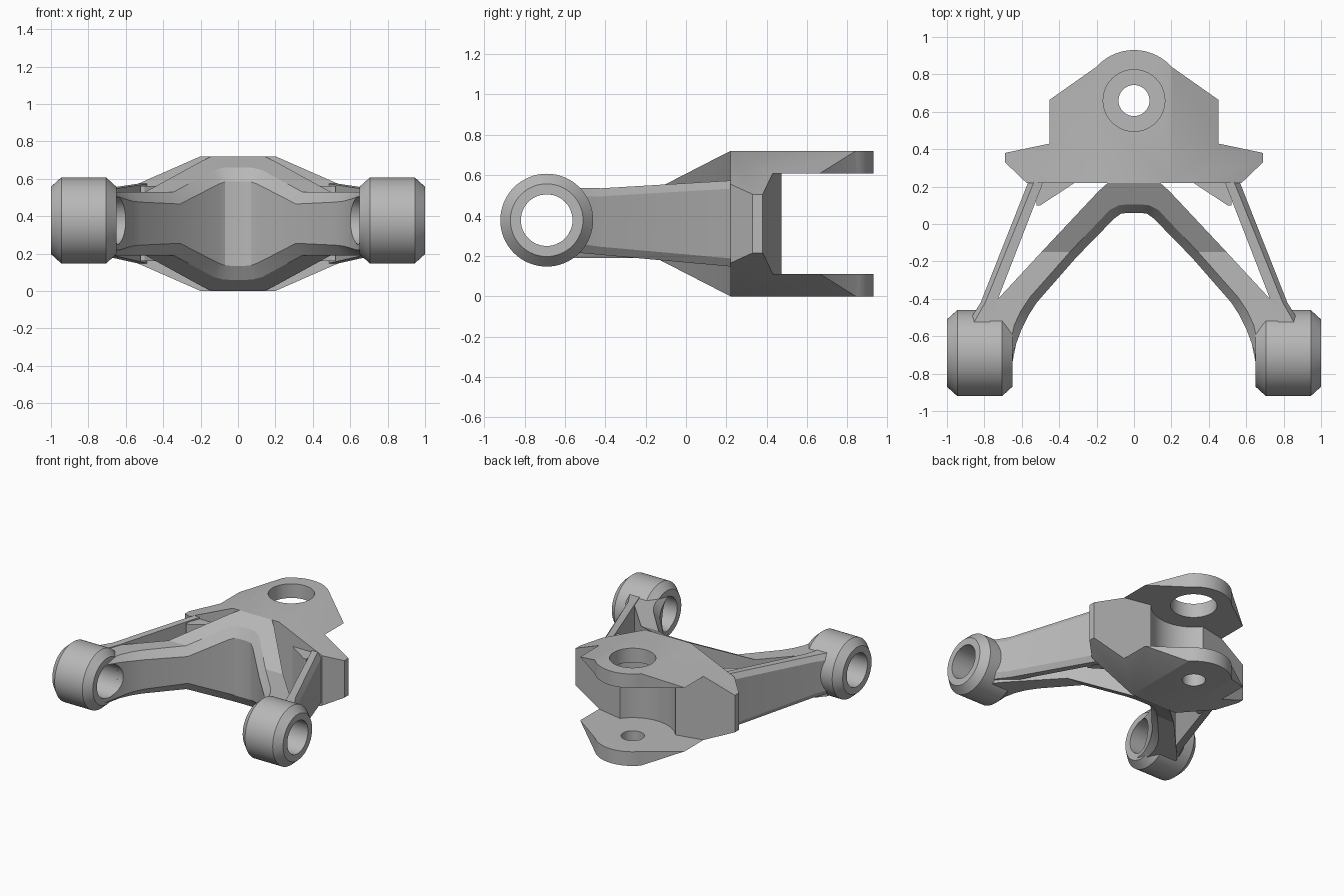
import bpy, bmesh, math
from mathutils import Vector

if "Cube" in bpy.data.objects:
    bpy.data.objects.remove(bpy.data.objects["Cube"])

MID = 0.36            # mid height of the body
BUSH_Y, BUSH_Z = -0.69, 0.377

grey = bpy.data.materials.new("light grey metal")
grey.use_nodes = True
grey.diffuse_color = (0.48, 0.48, 0.48, 1)
grey.node_tree.nodes["Principled BSDF"].inputs["Base Color"].default_value = (0.48, 0.48, 0.48, 1)


def loft(name, rings, closed=False):
    """Skin a row of equal rings; cap the ends, or join them if closed."""
    bm = bmesh.new()
    rows = [[bm.verts.new(p) for p in ring] for ring in rings]
    n = len(rows[0])
    pairs = list(zip(rows, rows[1:]))
    if closed:
        pairs.append((rows[-1], rows[0]))
    for a, b in pairs:
        for i in range(n):
            j = (i + 1) % n
            bm.faces.new((a[i], a[j], b[j], b[i]))
    if not closed:
        bm.faces.new(rows[0])
        bm.faces.new(rows[-1])
    bmesh.ops.recalc_face_normals(bm, faces=bm.faces)
    mesh = bpy.data.meshes.new(name)
    bm.to_mesh(mesh)
    bm.free()
    mesh.materials.append(grey)
    ob = bpy.data.objects.new(name, mesh)
    bpy.context.collection.objects.link(ob)
    return ob


def prism(name, outline, z0, z1):
    return loft(name, [[(x, y, z) for x, y in outline] for z in (z0, z1)])


def mirrored(half):
    """Complete a left-side outline with its right side."""
    return half + [(-x, y) for x, y in reversed(half) if x > 1e-6]


def arc(cx, cy, r, a0, a1, n):
    return [(cx + r * math.cos(math.radians(a0 + (a1 - a0) * i / n)),
             cy + r * math.sin(math.radians(a0 + (a1 - a0) * i / n))) for i in range(n + 1)]


def circle(cx, cy, r, n=48):
    return arc(cx, cy, r, 0, 360, n)[:-1]


def cut(ob, cutter, operation="DIFFERENCE"):
    mod = ob.modifiers.new("cut", "BOOLEAN")
    mod.operation, mod.object, mod.solver = operation, cutter, "EXACT"
    bpy.context.view_layer.update()
    done = bpy.data.meshes.new_from_object(
        ob.evaluated_get(bpy.context.evaluated_depsgraph_get()))
    ob.modifiers.clear()
    ob.data = done
    bpy.data.objects.remove(cutter)


def flip(ring):
    return [(-x, y, z) for x, y, z in ring]


# Clevis block: hexagonal section trimmed to its plan outline
hexagon = [(0.2, 0.72), (0.69, 0.505), (0.69, 0.215), (0.2, 0),
           (-0.2, 0), (-0.69, 0.215), (-0.69, 0.505), (-0.2, 0.72)]
block = loft("clevis_block", [[(x, y, z) for x, z in hexagon] for y in (0.22, 1.0)])
plan = [(0.575, 0.1), (0.575, 0.22), (0.7, 0.34), (0.7, 0.5), (0.45, 0.665)]
plan += arc(0, 0.66, 0.27, 42, 90, 12)
cut(block, prism("plan_cutter", mirrored(plan), -0.1, 0.9), "INTERSECT")

# Slot between the two lugs, with a round relief at its back
slot = [(0.8, 1.1), (0.8, 0.357), (0.24, 0.474)] + arc(0, 0.66, 0.304, -38, -90, 10)[1:]
cut(block, prism("slot_cutter", mirrored(slot), 0.111, 0.609))
cut(block, prism("upper_hole_cutter", circle(0, 0.66, 0.165), 0.55, 0.9))
cut(block, prism("lower_hole_cutter", circle(0, 0.66, 0.083), -0.1, 0.3))


# V-shaped inner arms: flat near the bushings, rising steeply to the block
def half_height(y):
    return 0.17 + min(0.19, max(0, (y + 0.15) * 0.514))


def arm_ring(inner, chamfer, outer, drop):
    (ix, iy), (cx, cy), (ox, oy) = inner, chamfer, outer
    hi, hc, ho = half_height(cy) - drop, half_height(cy), half_height(oy)
    return [(ix, iy, MID - hi), (ix, iy, MID + hi), (cx, cy, MID + hc),
            (ox, oy, MID + ho), (ox, oy, MID - ho), (cx, cy, MID - hc)]


stations = [
    ((0.03, 0.06), (0.03, 0.105), (0.06, 0.22), 0.075),
    ((0.07, 0.055), (0.08, 0.1), (0.14, 0.22), 0.075),
    ((0.105, 0.03), (0.13, 0.075), (0.19, 0.175), 0.075),
    ((0.31, -0.18), (0.343, -0.15), (0.495, -0.15), 0.065),
    ((0.52, -0.42), (0.555, -0.39), (0.745, -0.42), 0.055),
    ((0.565, -0.49), (0.605, -0.465), (0.81, -0.49), 0.05),
    ((0.60, -0.56), (0.64, -0.54), (0.85, -0.54), 0.04),
    ((0.63, -0.64), (0.66, -0.63), (0.85, -0.6), 0.03),
    ((0.65, -0.74), (0.68, -0.73), (0.85, -0.68), 0.03),
]
left = [arm_ring(*s) for s in stations]
arms = loft("inner_arms", [flip(r) for r in reversed(left)] + left)
bore = [(BUSH_Y + u, BUSH_Z + v) for u, v in circle(0, 0, 0.128)]
cut(arms, loft("bore_cutter", [[(x, y, z) for y, z in bore] for x in (-1.2, 1.2)]))


# Outer struts, gussets and bushings on both sides
def strut_ring(y, outer, top, inner, side_h, top_h, mid):
    return [(outer, y, mid - side_h), (outer, y, mid + side_h), (top, y, mid + top_h),
            (inner, y, mid + top_h), (inner, y, mid - top_h), (top, y, mid - top_h)]


strut = [strut_ring(0.25, 0.555, 0.525, 0.475, 0.175, 0.215, MID),
         strut_ring(-0.42, 0.82, 0.795, 0.735, 0.125, 0.165, 0.37),
         strut_ring(-0.55, 0.9, 0.87, 0.78, 0.115, 0.16, 0.377)]
gusset = [(0.52, 0.1), (0.5, 0.1), (0.31, 0.225), (0.52, 0.225)]
profile = [(0.65, 0.18), (0.705, 0.23), (0.945, 0.23), (1.0, 0.18), (1.0, 0.128), (0.65, 0.128)]

for side, sign in (("left", 1), ("right", -1)):
    loft(side + "_outer_strut", [[(sign * x, y, z) for x, y, z in r] for r in strut])
    prism(side + "_gusset", [(sign * x, y) for x, y in gusset], 0.16, 0.56)
    loft(side + "_bushing",
         [[(sign * x, BUSH_Y + r * c, BUSH_Z + r * s) for x, r in profile]
          for c, s in circle(0, 0, 1, 64)], closed=True)

# Smooth the round surfaces and keep the creases
bpy.ops.object.select_all(action="DESELECT")
for ob in bpy.context.collection.objects:
    if ob.type == "MESH" and grey.name in ob.data.materials:
        ob.select_set(True)
        bpy.context.view_layer.objects.active = ob
bpy.ops.object.shade_smooth_by_angle(angle=math.radians(25))
